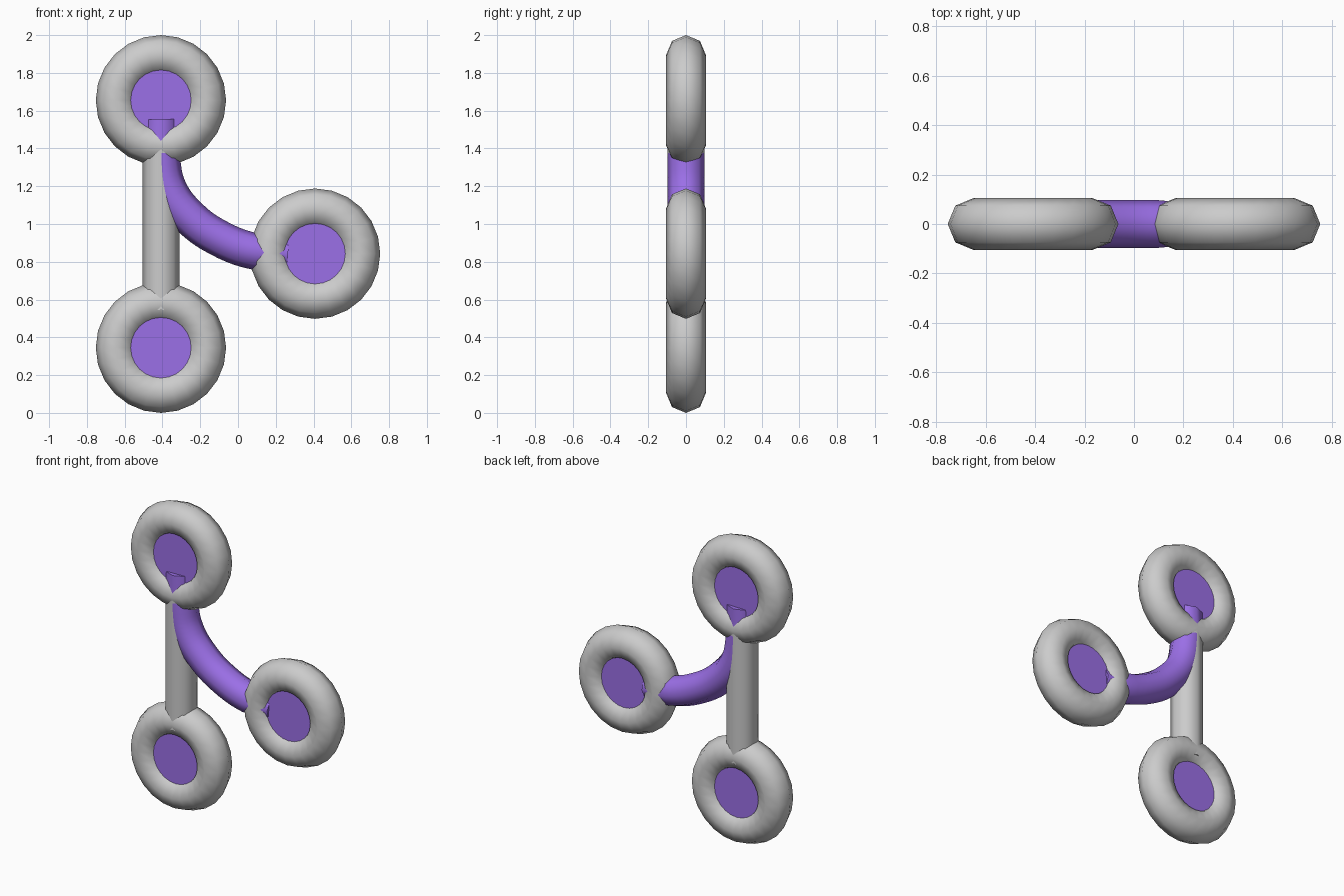
import bpy
import math

if "Cube" in bpy.data.objects:
    bpy.data.objects.remove(bpy.data.objects["Cube"])

# Accent colour
purple = bpy.data.materials.new("purple")
purple.diffuse_color = (0.33, 0.16, 0.80, 1)
purple.use_nodes = True
purple.node_tree.nodes["Principled BSDF"].inputs["Base Color"].default_value = purple.diffuse_color

MAJOR, MINOR = 0.24, 0.105
X = 0.408
FACE = (math.pi / 2, 0, 0)


def finish(name, mat=None, angle=60):
    ob = bpy.context.object
    ob.name = name
    if mat:
        ob.data.materials.append(mat)
    bpy.ops.object.shade_smooth_by_angle(angle=math.radians(angle))
    return ob


# Three ring nodes, each with a disc filling its hole
for label, x, z in (("top", -X, 1.655), ("bottom", -X, 0.345), ("side", X, 0.843)):
    bpy.ops.mesh.primitive_torus_add(major_segments=24, minor_segments=8,
                                     major_radius=MAJOR, minor_radius=MINOR,
                                     location=(x, 0, z), rotation=FACE)
    finish(label + "_ring")
    bpy.ops.mesh.primitive_cylinder_add(vertices=32, radius=0.163, depth=0.122,
                                        location=(x, 0, z), rotation=FACE)
    finish(label + "_disc", purple)

# Straight vertical rod between the left rings
bpy.ops.mesh.primitive_cylinder_add(vertices=8, radius=0.097, depth=0.87,
                                    location=(-X, 0, 0.98))
finish("straight_rod")

# Curved branch sweeping from the top ring to the side ring: (x, z, radius factor)
path = [(-0.407, 1.555, 0.95), (-0.403, 1.34, 1), (-0.365, 1.18, 1),
        (-0.255, 1.035, 1), (-0.10, 0.925, 1), (0.09, 0.855, 1), (0.265, 0.843, 0.82)]
curve = bpy.data.curves.new("curved_branch", "CURVE")
curve.dimensions = "3D"
curve.bevel_depth = 0.097
curve.bevel_resolution = 2
curve.resolution_u = 5
curve.use_fill_caps = True
spline = curve.splines.new("BEZIER")
spline.bezier_points.add(len(path) - 1)
for p, (x, z, r) in zip(spline.bezier_points, path):
    p.co = (x, 0, z)
    p.radius = r
    p.handle_left_type = p.handle_right_type = "AUTO"
branch = bpy.data.objects.new("curved_branch", curve)
bpy.context.collection.objects.link(branch)
bpy.ops.object.select_all(action="DESELECT")
branch.select_set(True)
bpy.context.view_layer.objects.active = branch
bpy.ops.object.convert(target="MESH")
finish("curved_branch", purple)
